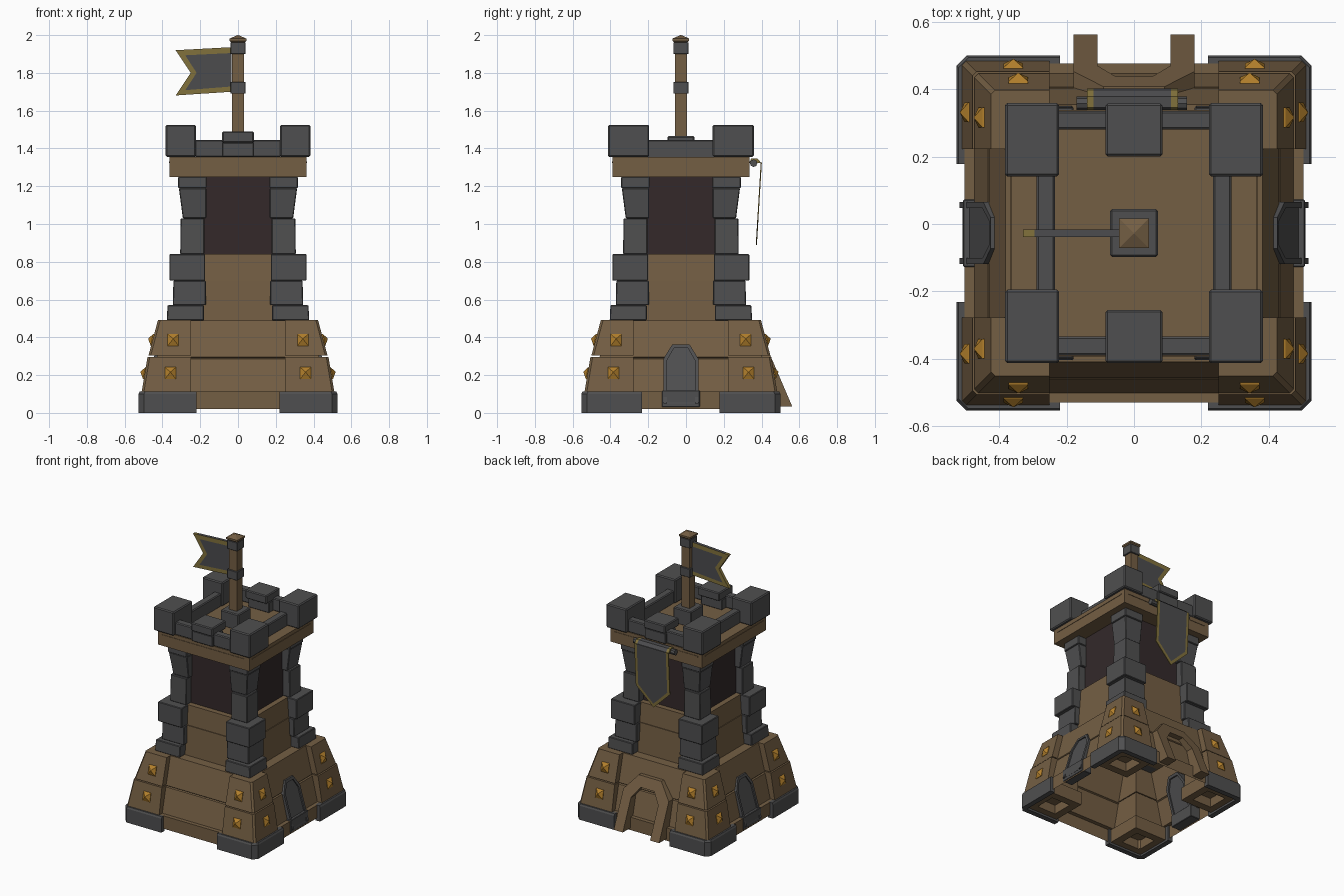
import bpy, bmesh, math

if "Cube" in bpy.data.objects:
    bpy.data.objects.remove(bpy.data.objects["Cube"])

CY = -0.027  # tower axis; all coordinates below are relative to it


def material(name, rgb):
    m = bpy.data.materials.new(name)
    m.diffuse_color = (*rgb, 1)
    m.use_nodes = True
    m.node_tree.nodes["Principled BSDF"].inputs["Base Color"].default_value = m.diffuse_color
    return m


WOOD = material("brown stone", (0.175, 0.113, 0.057))
STONE = material("dark grey stone", (0.078, 0.078, 0.08))
DARK = material("dark opening", (0.033, 0.022, 0.023))
STUD = material("bright gold", (0.45, 0.215, 0.025))
TRIM = material("cloth gold", (0.22, 0.165, 0.045))
CLOTH = material("grey cloth", (0.072, 0.072, 0.076))


def finish(name, bm, mats, turn=0, bevel=0):
    bmesh.ops.recalc_face_normals(bm, faces=bm.faces)
    me = bpy.data.meshes.new(name)
    bm.to_mesh(me)
    bm.free()
    ob = bpy.data.objects.new(name, me)
    bpy.context.collection.objects.link(ob)
    ob.location.y = CY
    ob.rotation_euler.z = turn
    for m in mats:
        me.materials.append(m)
    if bevel:
        b = ob.modifiers.new("bevel", 'BEVEL')
        b.width, b.segments = bevel, 1
    return ob


def loft(name, rings, mat, bottom=True, **kw):
    """Skin a stack of equal-count 3D rings and cap the ends."""
    bm = bmesh.new()
    vs = [[bm.verts.new(p) for p in r] for r in rings]
    n = len(rings[0])
    for a, b in zip(vs, vs[1:]):
        for i in range(n):
            bm.faces.new((a[i], a[(i + 1) % n], b[(i + 1) % n], b[i]))
    bm.faces.new(vs[-1])
    if bottom:
        bm.faces.new(vs[0][::-1])
    return finish(name, bm, [mat], **kw)


def rect(x0, x1, y0, y1, z):
    return [(x0, y0, z), (x1, y0, z), (x1, y1, z), (x0, y1, z)]


def box(name, x0, x1, y0, y1, z0, z1, mat, **kw):
    return loft(name, [rect(x0, x1, y0, y1, z0), rect(x0, x1, y0, y1, z1)], mat, **kw)


def square(h, z):
    return rect(-h, h, -h, h, z)


def corner_ring(sx, sy, ix, iy, h, z, c=0.012):
    pts = [(ix, iy), (h, iy), (h, h - c), (h - c, h), (ix, h)]
    return [(sx * x, sy * y, z) for x, y in pts]


def foot_ring(sx, sy, h, z, c=0.03):
    pts = [(0.22, h), (h - c, h), (h, h - c), (h, 0.205), (0.49, 0.205), (0.49, 0.49), (0.22, 0.49)]
    return [(sx * x, sy * y, z) for x, y in pts]


CORNERS = [(sx, sy) for sx in (-1, 1) for sy in (-1, 1)]

# sloped base, open underneath, with a plinth ledge
loft("base_wall", [square(h, z) for z, h in
     ((0.02, 0.503), (0.112, 0.503), (0.112, 0.474), (0.285, 0.433), (0.29, 0.424),
      (0.296, 0.43), (0.49, 0.382))], WOOD, bottom=False)

for sx, sy in CORNERS:
    # sloped corner cladding in two tiers
    for z0, h0, z1, h1 in ((0.1, 0.512, 0.297, 0.479), (0.303, 0.474, 0.491, 0.424)):
        loft("corner_panel", [corner_ring(sx, sy, 0.25, 0.25, h0, z0),
                              corner_ring(sx, sy, 0.25, 0.25, h1, z1)], WOOD)
    # foot blocks: grey outer shell around a recessed brown core
    loft("foot_block", [foot_ring(sx, sy, h, z) for z, h in
         ((0.0, 0.527), (0.1, 0.527), (0.112, 0.521))], STONE)
    loft("foot_core", [corner_ring(sx, sy, i, i, h, z) for i, h, z in
         ((0.29, 0.44, 0.08), (0.29, 0.44, 0.015), (0.235, 0.492, 0.015), (0.235, 0.492, 0.11))],
         WOOD)
    # stacked corner pillars: bottom z, top z, bottom reach, top reach, inner edge
    for z0, z1, h0, h1, i in ((0.49, 0.57, 0.377, 0.373, 0.18), (0.57, 0.7, 0.345, 0.342, 0.17),
                              (0.7, 0.84, 0.363, 0.363, 0.174), (0.84, 1.03, 0.306, 0.304, 0.178),
                              (1.03, 1.19, 0.292, 0.313, 0.168), (1.19, 1.25, 0.317, 0.317, 0.166)):
        rings = [[(sx * x, sy * y, z) for x, y, z in rect(i, h, i, h, z)]
                 for z, h in ((z0, h0), (z1, h1))]
        loft("pillar_block", rings, STONE, bevel=0.004)
    # corner battlements
    r = [[(sx * x, sy * y, z) for x, y, z in rect(0.222, 0.383, 0.168, 0.386, z)]
         for z in (1.355, 1.525)]
    loft("corner_battlement", r, STONE, bevel=0.007)

# middle walls and dark openings
loft("lower_middle_wall", [square(0.315, 0.49), square(0.305, 0.7)], WOOD)
loft("upper_middle_wall", [square(0.3, 0.7), square(0.29, 0.84)], WOOD)
loft("dark_core", [square(0.252, 0.84), square(0.252, 1.25)], DARK)

# top platform with a thin moulding on each side
loft("platform", [square(0.363, 1.25), square(0.363, 1.355)], WOOD)
for k in range(4):
    box("platform_moulding", -0.33, 0.33, -0.366, -0.36, 1.323, 1.33, WOOD, turn=k * math.pi / 2)

# parapets and middle battlements
for s in (-1, 1):
    y0, y1 = sorted((s * 0.307, s * 0.363))
    box("parapet", -0.23, 0.23, y0, y1, 1.355, 1.445, STONE, bevel=0.006)
    x0, x1 = sorted((s * 0.235, s * 0.29))
    box("side_parapet", x0, x1, -0.18, 0.18, 1.35, 1.445, STONE, bevel=0.006)
    y0, y1 = sorted((s * 0.228, s * 0.385))
    box("middle_battlement", -0.084, 0.084, y0, y1, 1.43, 1.49, STONE, bevel=0.006)
    y0, y1 = sorted((s * 0.26, s * 0.378))
    box("battlement_support", -0.083, 0.083, y0, y1, 1.355, 1.43, STONE, bevel=0.004)

# flag pole
box("pole_base", -0.071, 0.071, -0.071, 0.071, 1.35, 1.465, STONE, bevel=0.006)
box("pole", -0.031, 0.031, -0.031, 0.031, 1.46, 1.97, WOOD)
for z in (1.69, 1.9):
    box("pole_band", -0.04, 0.04, -0.04, 0.04, z, z + 0.062, STONE, bevel=0.002)
loft("pole_cap", [square(0.036, 1.962), square(0.044, 1.97), square(0.044, 1.982),
                  square(0.002, 2.0)], WOOD)


def trimmed_cloth(name, outer, inner, kinds, y_at, thick):
    """Cloth with a border; kinds per edge: 0 bare, 1 gold with grey rim, 2 all gold."""
    bm = bmesh.new()
    a, b = [[bm.verts.new((x, y_at(z), z)) for x, z in pts] for pts in (outer, inner)]
    n = len(a)
    bm.faces.new(b)
    for i, kind in enumerate(kinds):
        if kind:
            j = (i + 1) % n
            bm.faces.new((a[i], a[j], b[j], b[i])).material_index = kind
    ob = finish(name, bm, [CLOTH, TRIM, TRIM])
    m = ob.modifiers.new("thickness", 'SOLIDIFY')
    m.thickness, m.offset, m.material_offset_rim = thick, 0, -1


trimmed_cloth("flag",
              [(-0.035, 1.936), (-0.295, 1.922), (-0.33, 1.92), (-0.25, 1.8), (-0.33, 1.68),
               (-0.295, 1.683), (-0.035, 1.7)],
              [(-0.035, 1.905), (-0.262, 1.894), (-0.279, 1.893), (-0.219, 1.8), (-0.279, 1.709),
               (-0.262, 1.71), (-0.035, 1.728)],
              (1, 2, 2, 2, 2, 1, 0), lambda z: 0.0, 0.022)

# hanging banner on the back with its rod
trimmed_cloth("banner",
              [(-0.14, 1.325), (0.13, 1.325), (0.13, 1.02), (-0.005, 0.89), (-0.14, 1.02)],
              [(-0.12, 1.325), (0.11, 1.325), (0.11, 1.03), (-0.005, 0.918), (-0.12, 1.03)],
              (0, 2, 2, 2, 2), lambda z: 0.4 + 0.06 * (z - 0.9), 0.006)
for x0, x1, m in ((-0.14, -0.12, TRIM), (-0.12, 0.11, CLOTH), (0.11, 0.13, TRIM)):
    loft("banner_fold", [rect(x0, x1, 0.362, 0.427, 1.322), rect(x0, x1, 0.372, 0.405, 1.346)], m)
ring = [(0.385 + 0.02 * math.cos(k * math.pi / 4), 1.322 + 0.02 * math.sin(k * math.pi / 4))
        for k in range(8)]
loft("banner_rod", [[(x, y, z) for y, z in ring] for x in (-0.17, 0.158)], STONE)


def arch_points(w, z0, zs, zt):
    k = 0.5 * w
    return [(w, z0), (w, zs), (k, zt), (-k, zt), (-w, zs), (-w, z0)]


def arch(name, outer, inner, dist, depth, mat, turn):
    """Arched surround leaning against the wall."""
    bm = bmesh.new()
    g = [[bm.verts.new((x, -dist(z) + d, z)) for x, z in pts]
         for pts, d in ((outer, 0), (inner, 0), (inner, depth), (outer, depth))]
    for i in range(5):
        for k in range(4):
            p, q = g[k], g[(k + 1) % 4]
            bm.faces.new((p[i], p[i + 1], q[i + 1], q[i]))
    bm.faces.new([r[0] for r in g])
    bm.faces.new([r[5] for r in g])
    finish(name, bm, [mat], turn=turn)


# brown gate surround on the back
arch("back_gate_arch", arch_points(0.18, 0.035, 0.29, 0.395), arch_points(0.108, 0.035, 0.25, 0.325),
     lambda z: 0.587 - 0.43 * (z - 0.04), 0.1, WOOD, math.pi)

# grey doors on both sides
for turn in (math.pi / 2, -math.pi / 2):
    lean = lambda z: 0.532 - 0.295 * z
    inner = arch_points(0.074, 0.05, 0.278, 0.343)
    arch("door_frame", arch_points(0.092, 0.05, 0.287, 0.362), inner, lean, 0.07, STONE, turn)
    loft("door_panel", [[(x, -lean(z) + d, z) for x, z in inner] for d in (0.06, 0.009)],
         STONE, turn=turn)
    box("door_step", -0.1, 0.1, -0.507, -0.43, 0.03, 0.118, STONE, turn=turn, bevel=0.003)

# pyramid studs on every sloped face
for side in range(4):
    for x, z, d in ((0.358, 0.212, 0.492), (0.343, 0.388, 0.451)):
        for s in (-1, 1):
            base = [(s * x + a * 0.029, -d + b * 0.006 + 0.003, z + b * 0.031)
                    for a, b in ((-1, -1), (1, -1), (1, 1), (-1, 1))]
            lip = [(p[0], p[1] - 0.008, p[2] - 0.002) for p in base]
            tip = [(s * x + (p[0] - s * x) * 0.05, -d - 0.024, z + 0.004 + (p[2] - z) * 0.05)
                   for p in base]
            loft("stud", [base, lip, tip], STUD, turn=side * math.pi / 2)
